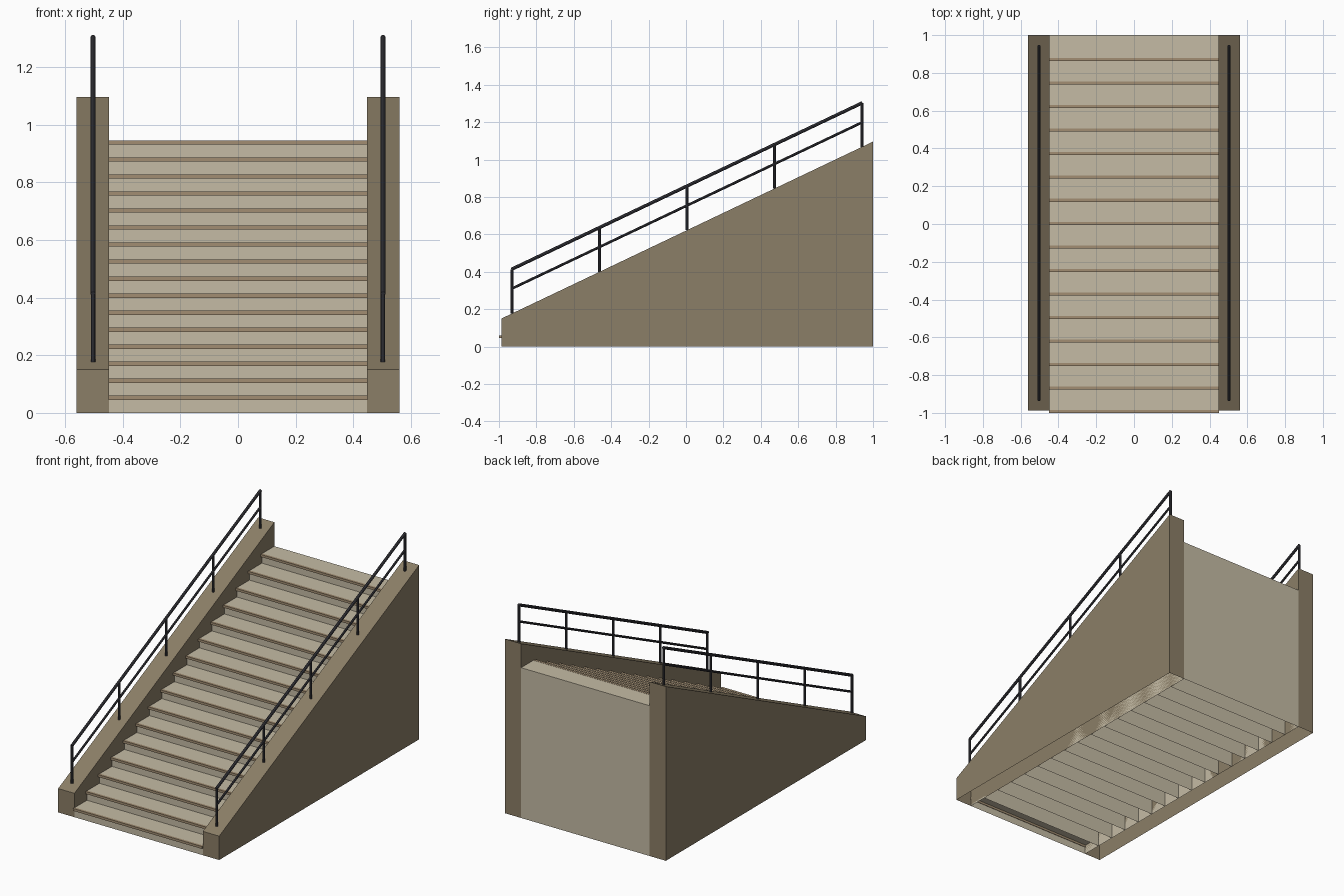
import bpy, bmesh
from mathutils import Vector

if "Cube" in bpy.data.objects:
    bpy.data.objects.remove(bpy.data.objects["Cube"])

STEPS, FRONT, BACK = 16, -0.987, 1.0
RUN, RISE = (BACK - FRONT) / STEPS, 0.945 / STEPS
HALF_W, WALL_OUT, RAIL_X = 0.447, 0.56, 0.503


def material(name, rgb):
    m = bpy.data.materials.new(name)
    m.diffuse_color = (*rgb, 1)
    m.use_nodes = True
    m.node_tree.nodes["Principled BSDF"].inputs["Base Color"].default_value = m.diffuse_color
    return m


STONE = material("pale_stone", (0.56, 0.50, 0.375))
TRIM = material("nosing_tan", (0.36, 0.27, 0.17))
WALL = material("wall_brown", (0.26, 0.21, 0.135))
METAL = material("dark_metal", (0.045, 0.045, 0.055))


def finish(name, bm, mat):
    bmesh.ops.recalc_face_normals(bm, faces=bm.faces)
    me = bpy.data.meshes.new(name)
    bm.to_mesh(me)
    bm.free()
    me.materials.append(mat)
    ob = bpy.data.objects.new(name, me)
    bpy.context.collection.objects.link(ob)
    return ob


def prism(bm, profile, x0, x1, open_bottom=False):
    """Extrude a (y, z) profile along x; the profile's first edge is its bottom."""
    a = [bm.verts.new((x0, y, z)) for y, z in profile]
    b = [bm.verts.new((x1, y, z)) for y, z in profile]
    n = len(profile)
    new = [bm.faces.new(a[::-1]), bm.faces.new(b)]
    for i in range(1 if open_bottom else 0, n):
        j = (i + 1) % n
        new.append(bm.faces.new((a[i], a[j], b[j], b[i])))


def box_profile(y0, y1, z0, z1):
    return [(y0, z0), (y1, z0), (y1, z1), (y0, z1)]


def tube(bm, p, q, radius, sides=8):
    p, q = Vector(p), Vector(q)
    d = q - p
    mat = d.to_track_quat('Z', 'Y').to_matrix().to_4x4()
    mat.translation = (p + q) / 2
    bmesh.ops.create_cone(bm, cap_ends=True, segments=sides, radius1=radius,
                          radius2=radius, depth=d.length, matrix=mat)


# Steps: full-height blocks, open underneath, each with a nosing strip
steps, nosings = bmesh.new(), bmesh.new()
for i in range(STEPS):
    y, z = FRONT + i * RUN, (i + 1) * RISE
    prism(steps, box_profile(y, y + RUN, 0, z), -HALF_W, HALF_W, True)
    prism(nosings, box_profile(y - 0.013, y + 0.003, z - 0.014, z + 0.001),
          -HALF_W - 0.002, HALF_W + 0.002)
finish("steps", steps, STONE)
finish("step_nosings", nosings, TRIM)


def wall_z(y):
    return 0.15 + (y - FRONT) * (1.096 - 0.15) / (BACK - FRONT)


# Sloped side walls and railings on both sides
Y0, Y1 = -0.93, 0.94
for side, s in (("left", -1), ("right", 1)):
    bm = bmesh.new()
    prism(bm, [(FRONT, 0), (BACK, 0), (BACK, wall_z(BACK)), (FRONT, wall_z(FRONT))],
          s * HALF_W, s * WALL_OUT, True)
    finish(side + "_wall", bm, WALL)

    x = s * RAIL_X
    bm = bmesh.new()
    for k in range(5):
        y = Y0 + (Y1 - Y0) * k / 4
        tube(bm, (x, y, wall_z(y)), (x, y, wall_z(y) + 0.235), 0.008)
    finish(side + "_posts", bm, METAL)

    for name, lift, r in (("handrail", 0.236, 0.009), ("mid_rail", 0.132, 0.007)):
        bm = bmesh.new()
        tube(bm, (x, Y0 - 0.003, wall_z(Y0) + lift), (x, Y1 + 0.003, wall_z(Y1) + lift), r)
        finish(f"{side}_{name}", bm, METAL)
